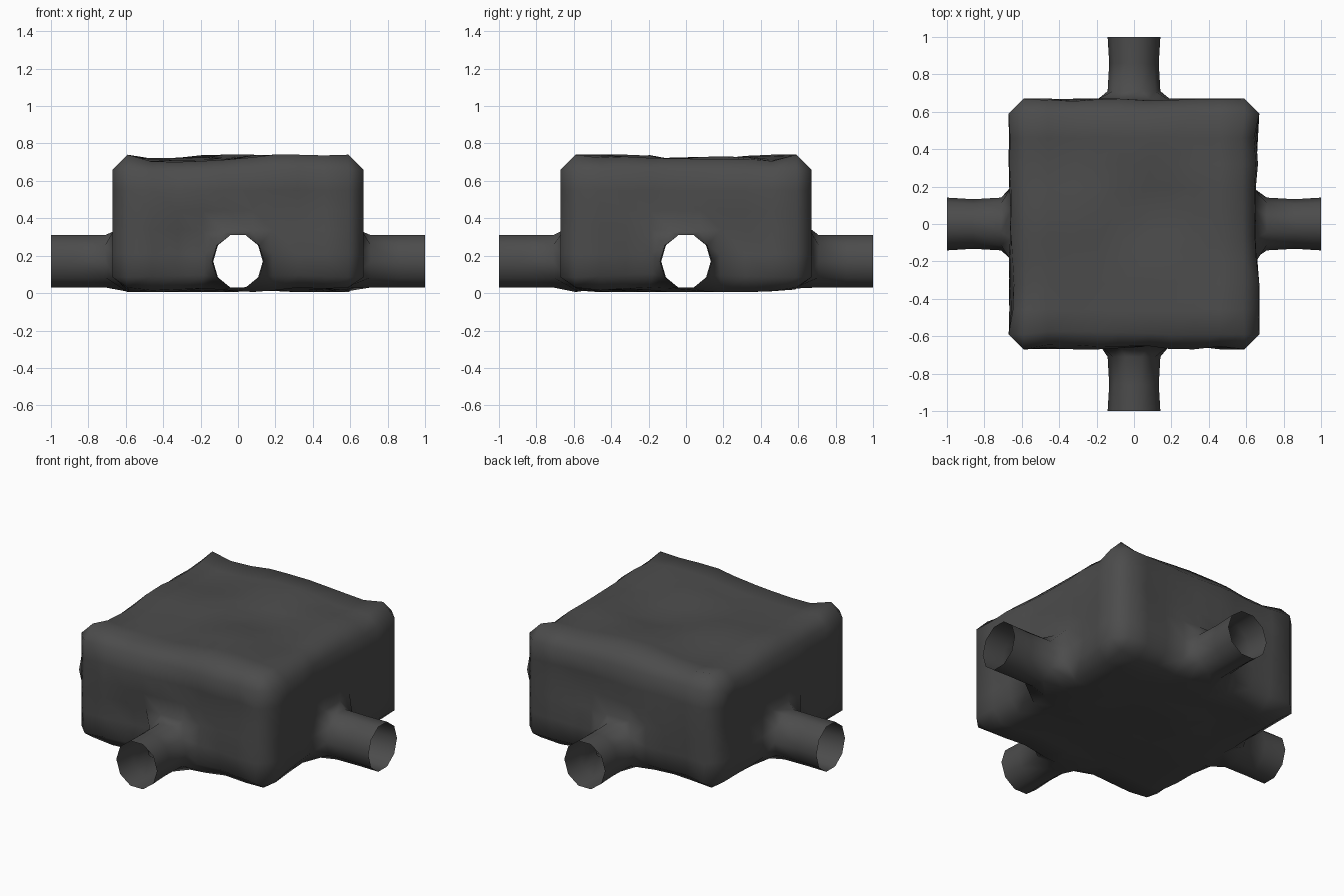
import bpy, bmesh, math
from mathutils import Vector, Matrix, noise

if "Cube" in bpy.data.objects:
    bpy.data.objects.remove(bpy.data.objects["Cube"])

HALF, HEIGHT, CHAMFER = 0.67, 0.74, 0.08
bm = bmesh.new()

# Chamfered chamber box
bmesh.ops.create_cube(bm, size=1)
for v in bm.verts:
    v.co = Vector((v.co.x * 2 * HALF, v.co.y * 2 * HALF, 0.005 + (v.co.z + 0.5) * (HEIGHT - 0.005)))
bmesh.ops.bevel(bm, geom=bm.edges[:], offset=CHAMFER, offset_type='OFFSET',
                segments=1, profile=0.5, affect='EDGES')


def slice_mesh(axis, value):
    co, no = Vector(), Vector()
    co[axis], no[axis] = value, 1
    bmesh.ops.bisect_plane(bm, geom=bm.verts[:] + bm.edges[:] + bm.faces[:],
                           dist=1e-5, plane_co=co, plane_no=no)


# Grid cuts so the walls can undulate
for axis in (0, 1):
    for value in (-0.59, -0.46, -0.32, -0.19, -0.08, 0.08, 0.19, 0.32, 0.46, 0.59):
        slice_mesh(axis, value)
for value in (0.085, 0.21, 0.34, 0.44, 0.55, 0.66):
    slice_mesh(2, value)

# Tunnels: open a doorway in each wall and bridge it to an open tube
SIDES = 10
for k in range(4):
    rot = Matrix.Rotation(k * math.pi / 2, 3, 'Z')
    inv = rot.inverted()
    doorway = []
    for f in bm.faces:
        c = inv @ f.calc_center_median()
        if abs(c.x) < 0.19 and -0.69 < c.y < -0.592 and c.z < 0.34:
            doorway.append(f)
    bmesh.ops.delete(bm, geom=doorway, context='FACES')
    rim = [e for e in bm.edges if len(e.link_faces) == 1
           and all(-0.69 < (inv @ v.co).y < -0.5 for v in e.verts)]
    rings = []
    # The tube pinches very slightly halfway along
    for y, pinch in ((-0.71, 1.0), (-0.86, 0.94), (-1.0, 1.0)):
        ring = []
        for i in range(SIDES):
            a = 2 * math.pi * (i + 0.5) / SIDES - math.pi / 2
            ring.append(bm.verts.new(rot @ Vector((0.141 * pinch * math.cos(a), y,
                                                   0.17 + 0.147 * math.sin(a)))))
        rings.append(ring)
    for a, b in zip(rings, rings[1:]):
        for i in range(SIDES):
            j = (i + 1) % SIDES
            bm.faces.new((a[i], a[j], b[j], b[i]))
    mouth = [bm.edges.get((rings[0][i], rings[0][(i + 1) % SIDES])) for i in range(SIDES)]
    bmesh.ops.bridge_loops(bm, edges=rim + mouth)

# Gentle uneven rock surface, pushed inward only
bmesh.ops.recalc_face_normals(bm, faces=bm.faces[:])
bm.normal_update()
moves = []
for v in bm.verts:
    if max(abs(v.co.x), abs(v.co.y)) < 0.69:
        n = noise.noise(v.co * 3.0 + Vector((3.1, 7.7, 1.3)))
        depth = min(0.045, max(0, 0.014 + 0.045 * n))
        if abs(v.co.x) > 0.58 and abs(v.co.y) > 0.58:
            depth = 0
        moves.append((v, v.normal * -depth))
for v, d in moves:
    v.co += d
    # Floor lifts slightly toward its outer corners
    if v.co.z < 0.06 and abs(v.co.x) > 0.55 and abs(v.co.y) > 0.55:
        v.co.z += 0.025

for f in bm.faces:
    f.smooth = True
mesh = bpy.data.meshes.new("cave_chamber")
bm.to_mesh(mesh)
bm.free()
cave = bpy.data.objects.new("cave_chamber", mesh)
bpy.context.collection.objects.link(cave)

# Dark stone colour
mat = bpy.data.materials.new("dark_stone")
mat.diffuse_color = (0.072, 0.072, 0.072, 1)
mat.use_nodes = True
mat.node_tree.nodes["Principled BSDF"].inputs["Base Color"].default_value = mat.diffuse_color
mesh.materials.append(mat)
